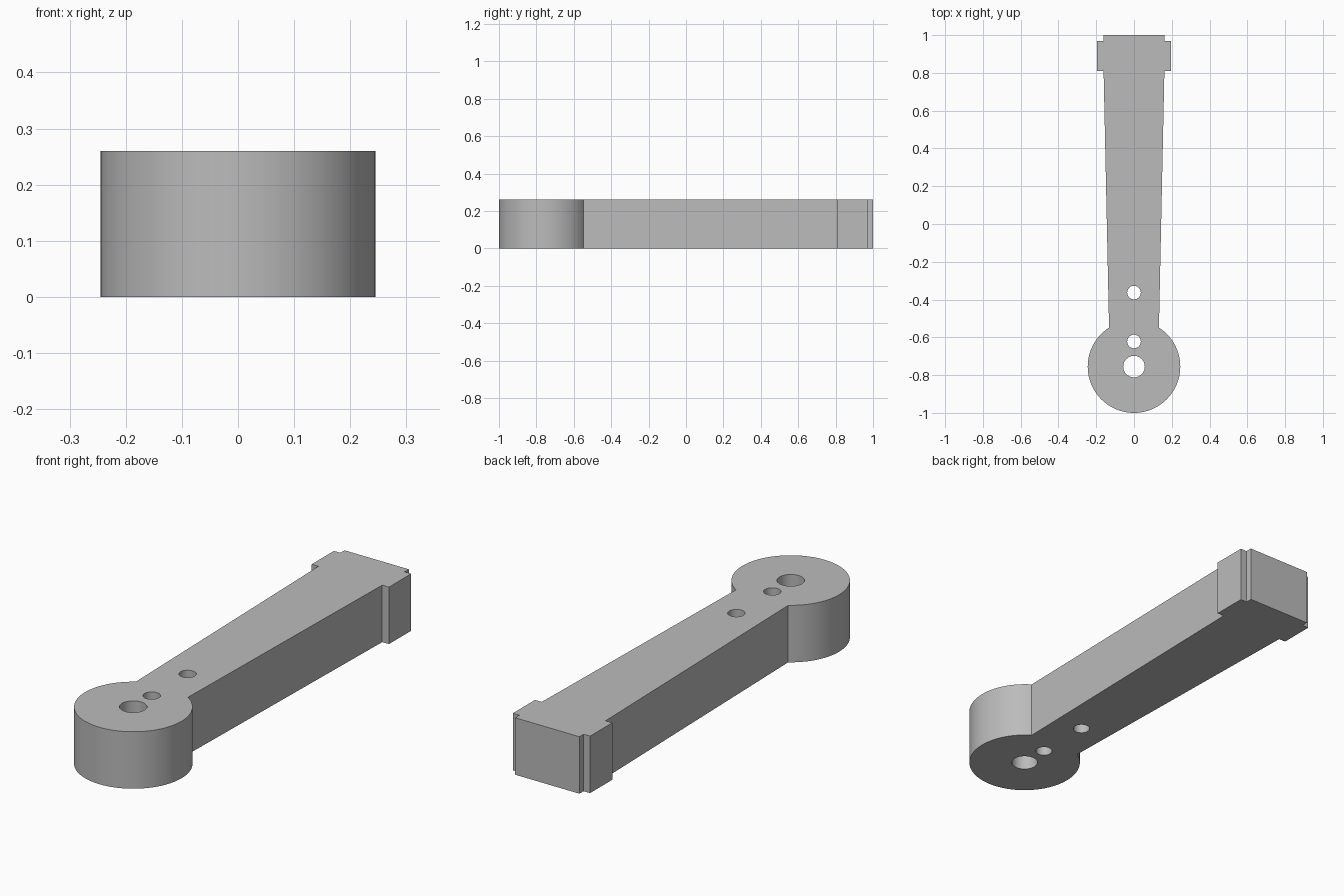
import bpy, bmesh
from math import sin, cos, asin, pi, radians

if "Cube" in bpy.data.objects:
    bpy.data.objects.remove(bpy.data.objects["Cube"], do_unlink=True)

HEIGHT = 0.26
HUB_Y, HUB_R = -0.755, 0.245
NECK = 0.132          # half width where the arm meets the hub

grey = bpy.data.materials.new("light grey")
grey.use_nodes = True
colour = (0.5, 0.5, 0.5, 1)
grey.diffuse_color = colour
grey.node_tree.nodes["Principled BSDF"].inputs["Base Color"].default_value = colour


def extrude_outline(name, points, bottom, top):
    """Flat outline raised into a solid."""
    bm = bmesh.new()
    face = bm.faces.new([bm.verts.new((x, y, bottom)) for x, y in points])
    side = bmesh.ops.extrude_face_region(bm, geom=[face])["geom"]
    verts = [v for v in side if isinstance(v, bmesh.types.BMVert)]
    bmesh.ops.translate(bm, verts=verts, vec=(0, 0, top - bottom))
    bmesh.ops.recalc_face_normals(bm, faces=bm.faces)
    mesh = bpy.data.meshes.new(name)
    bm.to_mesh(mesh)
    bm.free()
    mesh.materials.append(grey)
    obj = bpy.data.objects.new(name, mesh)
    bpy.context.collection.objects.link(obj)
    return obj


def arc(y, radius, start, end, steps):
    return [(radius * sin(start + (end - start) * i / steps),
             y + radius * cos(start + (end - start) * i / steps))
            for i in range(steps + 1)]


# Round hub, tapered arm and stepped end block in one outline
gap = asin(NECK / HUB_R)
hub = arc(HUB_Y, HUB_R, gap, 2 * pi - gap, 72)
right_edge = [(0.161, 0.81), (0.195, 0.81), (0.195, 0.97), (0.162, 0.97), (0.162, 1.0)]
left_edge = [(-x, y) for x, y in right_edge]
lever = extrude_outline("lever_arm", hub + left_edge + right_edge[::-1], 0, HEIGHT)

# Through holes: shaft hole and two small screw holes
bpy.context.view_layer.objects.active = lever
lever.select_set(True)
for name, y, radius in (("shaft_hole", -0.755, 0.057),
                        ("inner_screw_hole", -0.622, 0.036),
                        ("outer_screw_hole", -0.363, 0.036)):
    circle = arc(y, radius, 0, 2 * pi, 40)[:-1]
    cutter = extrude_outline(name + "_cutter", circle, -0.1, HEIGHT + 0.1)
    cut = lever.modifiers.new(name, "BOOLEAN")
    cut.operation = "DIFFERENCE"
    cut.solver = "EXACT"
    cut.object = cutter
    bpy.ops.object.modifier_apply(modifier=cut.name)
    bpy.data.objects.remove(cutter, do_unlink=True)

bpy.ops.object.shade_smooth_by_angle(angle=radians(30))
